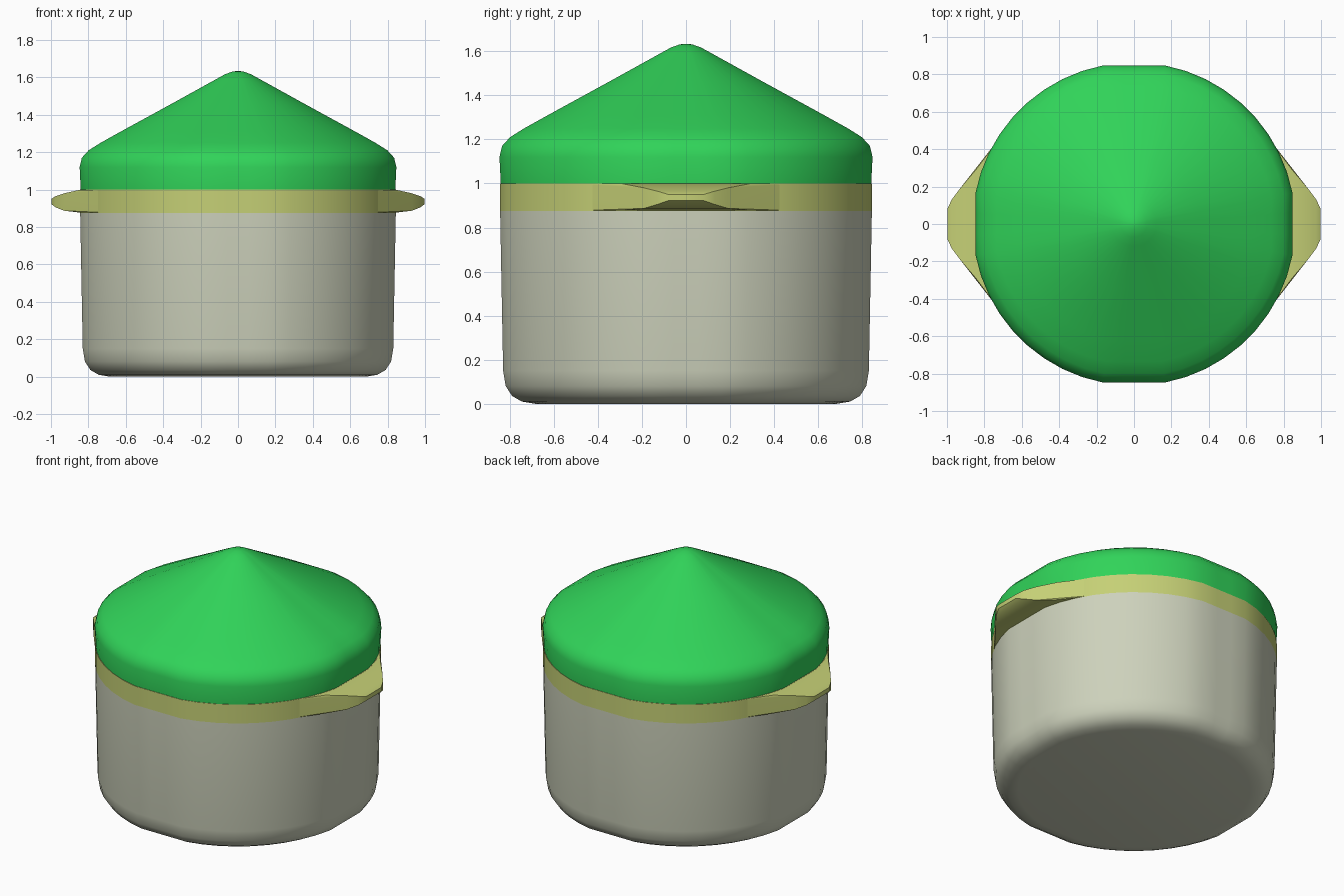
import bpy, bmesh, math

cube = bpy.data.objects.get("Cube")
if cube:
    bpy.data.objects.remove(cube, do_unlink=True)


def material(name, rgb):
    m = bpy.data.materials.new(name)
    m.use_nodes = True
    m.diffuse_color = (*rgb, 1)
    bsdf = m.node_tree.nodes["Principled BSDF"]
    bsdf.inputs["Base Color"].default_value = (*rgb, 1)
    bsdf.inputs["Roughness"].default_value = 0.7
    return m


green = material("lid green", (0.03, 0.65, 0.10))
tan = material("rim olive", (0.56, 0.63, 0.18))
grey = material("pot grey", (0.61, 0.64, 0.50))


def finish(name, bm, mat, angle=35):
    bmesh.ops.recalc_face_normals(bm, faces=bm.faces)
    me = bpy.data.meshes.new(name)
    bm.to_mesh(me)
    bm.free()
    me.materials.append(mat)
    ob = bpy.data.objects.new(name, me)
    bpy.context.collection.objects.link(ob)
    bpy.ops.object.select_all(action="DESELECT")
    ob.select_set(True)
    bpy.context.view_layer.objects.active = ob
    bpy.ops.object.shade_smooth_by_angle(angle=math.radians(angle))
    return ob


def lathe(name, profile, mat, segments=48):
    """Revolve (radius, z) points, slightly flattened on the four sides."""
    bm = bmesh.new()
    rings = []
    for r, z in profile:
        flat = r * 0.98
        ring = []
        for i in range(segments):
            a = math.tau * (i + 0.5) / segments
            x, y = r * math.cos(a), r * math.sin(a)
            ring.append(bm.verts.new((max(-flat, min(flat, x)),
                                      max(-flat, min(flat, y)), z)))
        rings.append(ring)
    for low, high in zip(rings, rings[1:]):
        for i in range(segments):
            j = (i + 1) % segments
            bm.faces.new((low[i], low[j], high[j], high[i]))
    bm.faces.new(rings[0])
    bm.faces.new(rings[-1])
    return finish(name, bm, mat)


# Pot with a rounded bottom edge
lathe("pot_body", [(0.70, 0), (0.76, 0.01), (0.805, 0.035), (0.835, 0.08),
                   (0.847, 0.15), (0.861, 0.875)], grey)

# Band around the mouth
lathe("rim_band", [(0.861, 0.875), (0.861, 1.0)], tan)

# Conical lid with a soft shoulder and tip
lathe("lid", [(0.858, 1.0), (0.864, 1.12), (0.852, 1.17), (0.815, 1.21),
              (0.75, 1.25), (0.64, 1.31), (0.36, 1.46), (0.12, 1.59),
              (0.07, 1.617), (0.03, 1.631), (0.005, 1.634)], green)


# Tapered side handles
half = [(0.68, 0.51, 0.876, 0.999), (0.845, 0.29, 0.877, 0.999),
        (0.93, 0.19, 0.887, 0.98), (0.975, 0.13, 0.905, 0.965),
        (0.998, 0.08, 0.922, 0.95)]
for side, name in ((1, "left_handle"), (-1, "right_handle")):
    bm = bmesh.new()
    for x, y, low, high in half:
        for s in (1, -1):
            for z in (low, high):
                bm.verts.new((side * x, s * y, z))
    bmesh.ops.convex_hull(bm, input=bm.verts)
    finish(name, bm, tan, 30)
